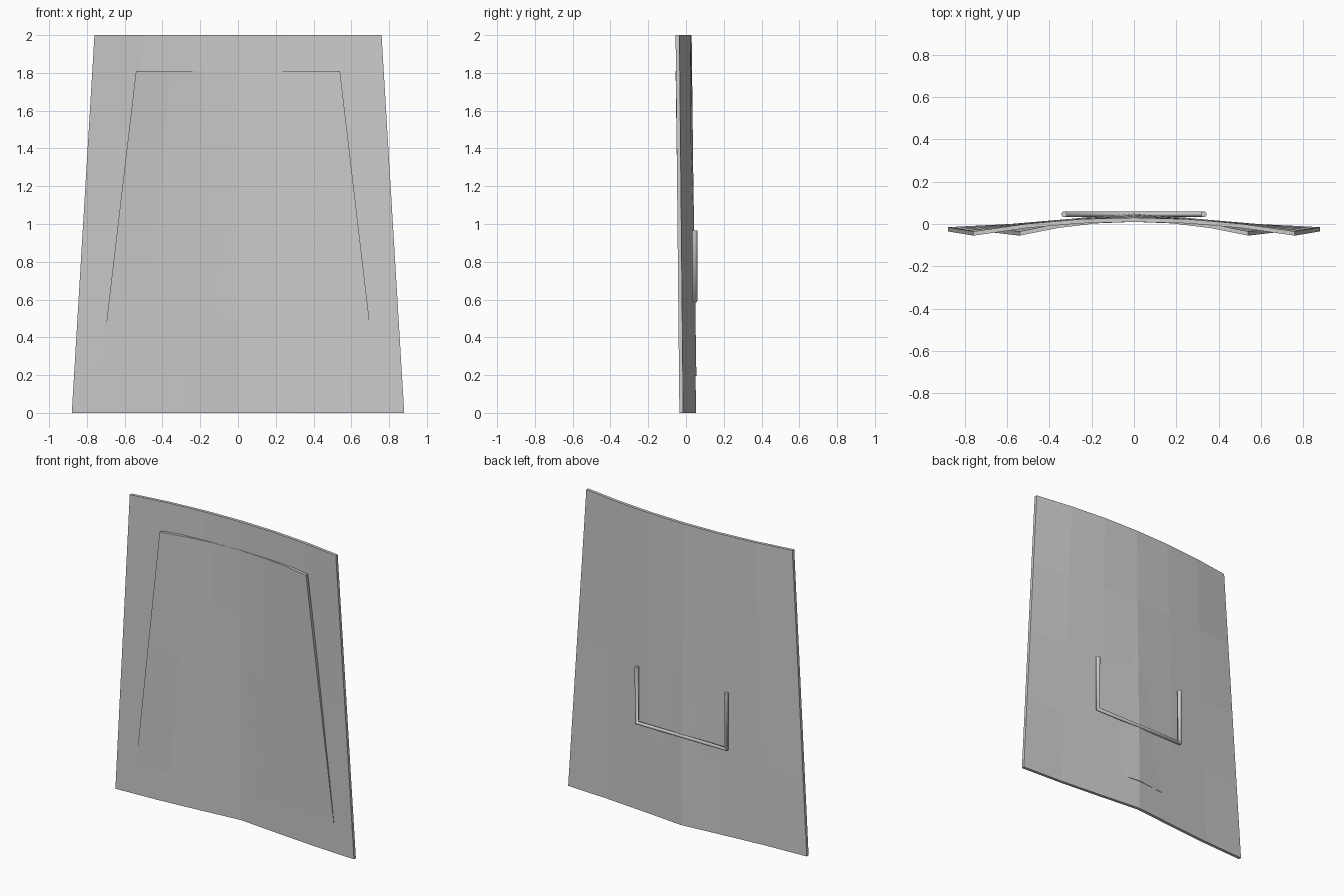
import bpy, bmesh
from mathutils import Vector

cube = bpy.data.objects.get("Cube")
if cube:
    bpy.data.objects.remove(cube)

mat = bpy.data.materials.new("light_grey")
mat.use_nodes = True
grey = (0.6, 0.6, 0.6, 1)
mat.diffuse_color = grey
mat.node_tree.nodes["Principled BSDF"].inputs["Base Color"].default_value = grey

# Front-face depth from the centre line out to the side edge
TOP = [0.01, 0.003, -0.019, -0.055]
BOTTOM = [0.033, 0.005, -0.02, -0.035]
THICK = 0.02
ROWS = 4


def finish(name, bm):
    bmesh.ops.recalc_face_normals(bm, faces=bm.faces)
    mesh = bpy.data.meshes.new(name)
    bm.to_mesh(mesh)
    bm.free()
    mesh.materials.append(mat)
    obj = bpy.data.objects.new(name, mesh)
    bpy.context.collection.objects.link(obj)
    return obj


def curved_plate(name, z0, z1, half0, half1, shift0=0.0):
    """Tapered bowed sheet, lofted from the bottom profile to the top one."""
    bm = bmesh.new()
    n = len(TOP) - 1
    grid = []
    for r in range(ROWS + 1):
        t = r / ROWS
        half = half0 + (half1 - half0) * t
        row = []
        for c in range(-n, n + 1):
            k = abs(c)
            y = (BOTTOM[k] + shift0) * (1 - t) + TOP[k] * t
            row.append(bm.verts.new((half * c / n, y, z0 + (z1 - z0) * t)))
        grid.append(row)
    for low, high in zip(grid, grid[1:]):
        for c in range(2 * n):
            bm.faces.new((low[c], low[c + 1], high[c + 1], high[c]))
    # Thicken straight back
    ext = bmesh.ops.extrude_face_region(bm, geom=bm.faces[:], use_keep_orig=True)
    moved = [g for g in ext["geom"] if isinstance(g, bmesh.types.BMVert)]
    bmesh.ops.translate(bm, verts=moved, vec=(0, THICK, 0))
    return finish(name, bm)


# Main body and the raised front panel
curved_plate("shield_body", 0, 2, 0.88, 0.76)
curved_plate("front_panel", 0.195, 1.81, 0.73, 0.54, 0.002)


# U-shaped grip on the back, a round bar with mitred corners
def grip(name, path, radius):
    curve = bpy.data.curves.new(name, "CURVE")
    curve.dimensions = "3D"
    curve.bevel_depth = radius
    curve.bevel_resolution = 2
    curve.use_fill_caps = True
    spline = curve.splines.new("POLY")
    spline.points.add(len(path) - 1)
    for point, co in zip(spline.points, path):
        point.co = (*co, 1)
    curve.materials.append(mat)
    obj = bpy.data.objects.new(name, curve)
    bpy.context.collection.objects.link(obj)
    return obj


grip("back_grip", [Vector(p) for p in (
    (-0.33, 0.046, 0.965), (-0.33, 0.046, 0.592),
    (0.33, 0.046, 0.592), (0.33, 0.046, 0.965))], 0.014)
